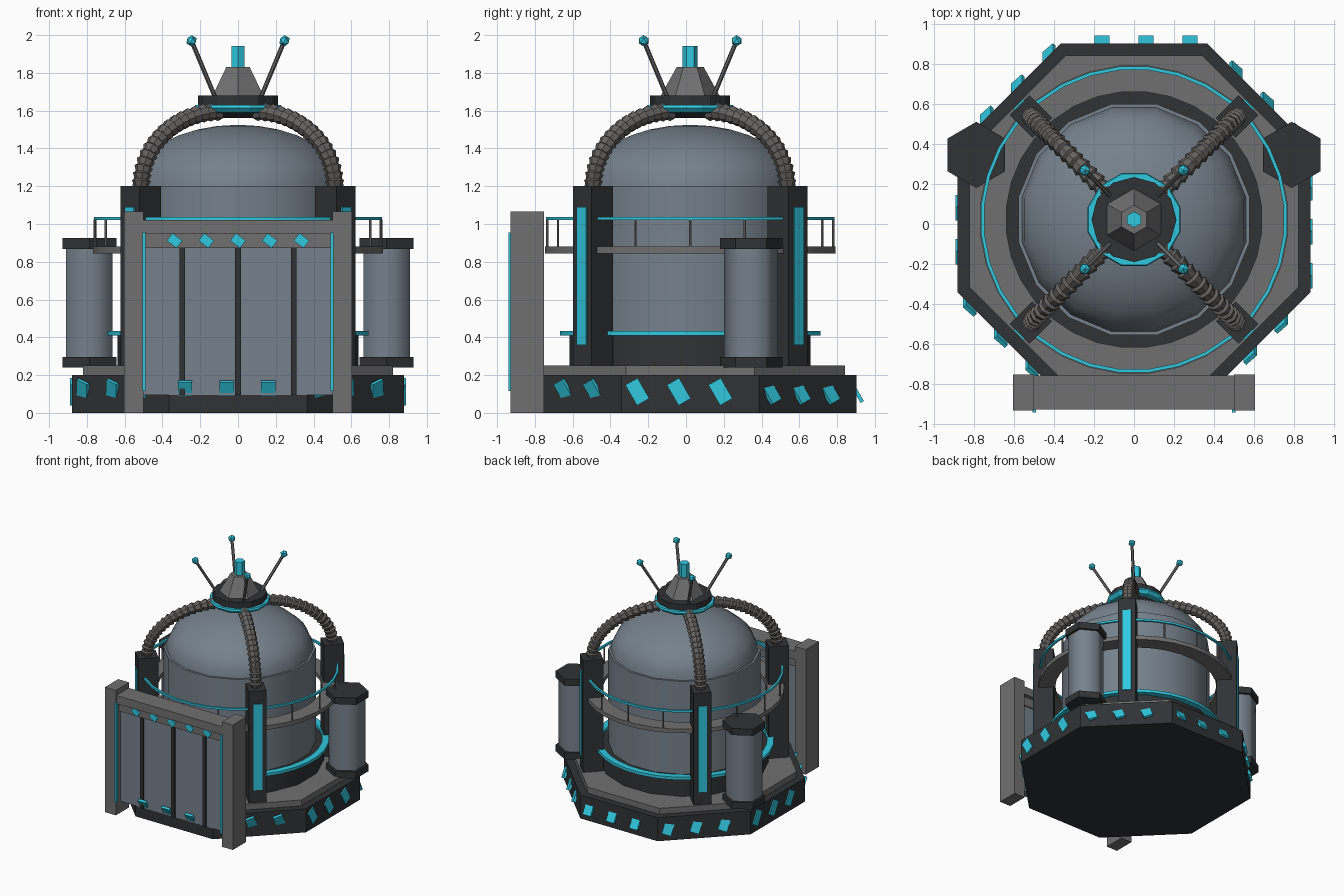
import bpy, bmesh, math
from math import sin, cos, pi, radians
from mathutils import Vector, Matrix

if "Cube" in bpy.data.objects:
    bpy.data.objects.remove(bpy.data.objects["Cube"])

CY = 0.022  # depth position of the tower axis

def material(name, rgb):
    m = bpy.data.materials.new(name)
    m.diffuse_color = (*rgb, 1)
    m.use_nodes = True
    m.node_tree.nodes["Principled BSDF"].inputs["Base Color"].default_value = m.diffuse_color
    return m

DARK = material("dark_metal", (0.03, 0.032, 0.035))
GREY = material("grey_metal", (0.16, 0.16, 0.16))
STEEL = material("blue_steel", (0.18, 0.22, 0.26))
PIPE = material("pipe_metal", (0.13, 0.125, 0.12))
CYAN = material("cyan_light", (0.03, 0.58, 0.74))

def finish(name, bm, mat, smooth=None):
    bmesh.ops.recalc_face_normals(bm, faces=bm.faces)
    me = bpy.data.meshes.new(name)
    bm.to_mesh(me)
    bm.free()
    me.materials.append(mat)
    ob = bpy.data.objects.new(name, me)
    bpy.context.collection.objects.link(ob)
    if smooth:
        bpy.ops.object.select_all(action='DESELECT')
        ob.select_set(True)
        bpy.context.view_layer.objects.active = ob
        bpy.ops.object.shade_smooth_by_angle(angle=radians(smooth))
    return ob

def skin(bm, loops, closed=False):
    """Bridge consecutive vertex loops; cap the ends unless closed."""
    n = len(loops[0])
    pairs = list(zip(loops, loops[1:])) + ([(loops[-1], loops[0])] if closed else [])
    for a, b in pairs:
        for i in range(n):
            j = (i + 1) % n
            bm.faces.new((a[i], a[j], b[j], b[i]))
    if not closed:
        bm.faces.new(loops[0][::-1])
        bm.faces.new(loops[-1])

def lathe(name, profile, n, mat, at=(0, CY), turn=0.0, closed=False, smooth=None):
    """Spin a (radius, z) profile into n sides."""
    bm = bmesh.new()
    loops = [[bm.verts.new((at[0] + r * cos(turn + 2 * pi * i / n),
                            at[1] + r * sin(turn + 2 * pi * i / n), z))
              for i in range(n)] for r, z in profile]
    skin(bm, loops, closed)
    return finish(name, bm, mat, smooth)

def band(name, r0, r1, z0, z1, n, mat):
    return lathe(name, [(r0, z0), (r1, z0), (r1, z1), (r0, z1)], n, mat,
                 turn=pi / n, closed=True, smooth=30)

def box(name, size, loc, mat, rot=Matrix.Identity(4)):
    bm = bmesh.new()
    bmesh.ops.create_cube(bm, size=1, matrix=Matrix.Translation(loc) @ rot @ Matrix.Diagonal((*size, 1)))
    return finish(name, bm, mat)

def span(name, x0, x1, y0, y1, z0, z1, mat):
    return box(name, (x1 - x0, y1 - y0, z1 - z0), ((x0 + x1) / 2, (y0 + y1) / 2, (z0 + z1) / 2), mat)

def sweep(name, points, radii, n, mat):
    """Tube through points with one radius per point."""
    bm, loops = bmesh.new(), []
    for k, (p, r) in enumerate(zip(points, radii)):
        d = (points[min(k + 1, len(points) - 1)] - points[max(k - 1, 0)]).normalized()
        q = d.to_track_quat('Z', 'Y')
        loops.append([bm.verts.new(p + q @ Vector((r * cos(2 * pi * i / n), r * sin(2 * pi * i / n), 0)))
                      for i in range(n)])
    skin(bm, loops)
    return finish(name, bm, mat)

# Octagonal base
K = 1 / cos(pi / 8)
lathe("base", [(0.88 * K, 0), (0.88 * K, 0.2)], 8, DARK, turn=pi / 8)
lathe("base_step", [(0.82 * K, 0.2), (0.82 * K, 0.25)], 8, GREY, turn=pi / 8)

# Tilted lights on every base side, all leaning the same way
for s in range(8):
    a = s * pi / 4
    out, tan = Vector((cos(a), sin(a), 0)), Vector((-sin(a), cos(a), 0))
    rot = Matrix.Rotation(radians(30), 4, 'X') @ Matrix.Rotation(a, 4, 'Z')
    for t in (-0.28, -0.06, 0.16):
        p = Vector((0, CY, 0.112)) + out * 0.88 + tan * t
        box("base_light", (0.02, 0.075, 0.125), p, CYAN, rot)

# Main tank and dome
lathe("tank_foot", [(0.65, 0.25), (0.65, 0.41)], 16, DARK, turn=pi / 16, smooth=30)
band("foot_light_ring", 0.64, 0.693, 0.41, 0.434, 32, CYAN)
lathe("tank", [(0.588, 0.41), (0.588, 1.2)], 16, STEEL, turn=pi / 16, smooth=30)
dome = [(0.57 * cos(a), 1.2 + 0.325 * sin(a)) for a in [i * pi / 16 for i in range(8)]]
lathe("dome", dome + [(0.002, 1.525)], 16, STEEL, turn=pi / 16, smooth=35)

# Walkway with handrail
band("walkway", 0.64, 0.772, 0.845, 0.88, 32, GREY)
band("handrail", 0.75, 0.767, 1.02, 1.037, 32, CYAN)
for i in range(16):
    a = 2 * pi * i / 16
    lathe("rail_post", [(0.007, 0.88), (0.007, 1.025)], 6, GREY,
          at=(0.757 * cos(a), CY + 0.757 * sin(a)))

# Corner pillars, ribbed pipes and antennas on the diagonals
for i in range(4):
    a = pi / 4 + i * pi / 2
    out = Vector((cos(a), sin(a), 0))
    axis = Vector((0, CY, 0))
    rot = Matrix.Rotation(a, 4, 'Z')
    up = Vector((0, 0, 1))
    box("pillar", (0.16, 0.14, 0.95), axis + out * 0.728 + up * 0.725, DARK, rot)
    box("pillar_light", (0.02, 0.07, 0.73), axis + out * 0.806 + up * 0.725, CYAN, rot)
    pts, radii = [], []
    for k in range(17):
        for f, r in ((0.0, 0.037), (0.8, 0.05)):
            t = (k + f) / 17 * pi / 2
            pts.append(axis + out * (0.14 + 0.585 * cos(t)) + up * (1.2 + 0.395 * sin(t)))
            radii.append(r)
    sweep("ribbed_pipe", pts, radii, 8, PIPE)
    tip = axis + out * 0.348 + up * 1.97
    sweep("antenna", [axis + out * 0.165 + up * 1.66, tip], [0.012, 0.012], 6, GREY)
    bm = bmesh.new()
    bmesh.ops.create_icosphere(bm, subdivisions=1, radius=0.03, matrix=Matrix.Translation(tip))
    finish("antenna_tip", bm, CYAN)

# Top hub
lathe("hub_neck", [(0.13, 1.56), (0.19, 1.6)], 12, DARK)
lathe("hub_light_ring", [(0.18, 1.587), (0.215, 1.59), (0.24, 1.615), (0.235, 1.63), (0.18, 1.63)],
      12, CYAN, turn=pi / 12, closed=True)
lathe("hub_disc", [(0.212, 1.6), (0.212, 1.68)], 12, DARK)
lathe("hub_cone", [(0.155, 1.68), (0.072, 1.83)], 6, GREY, turn=pi / 6)
lathe("beacon", [(0.04, 1.82), (0.04, 1.942)], 6, CYAN, turn=pi / 6)

# Side canisters
for x in (-0.787, 0.787):
    at = (x, 0.345)
    lathe("canister", [(0.143, 0.29), (0.143, 0.88)], 6, STEEL, at=at, turn=pi / 6, smooth=65)
    for z in (0.24, 0.868):
        lathe("canister_cap", [(0.165, z), (0.165, z + 0.057)], 6, DARK, at=at, turn=pi / 6)

# Front gate
for s in (-1, 1):
    span("gate_post", *sorted((s * 0.5, s * 0.603)), -0.93, -0.752, 0, 1.065, GREY)
    span("gate_light_strip", *sorted((s * 0.49, s * 0.506)), -0.94, -0.915, 0.115, 0.955, CYAN)
span("gate_beam", -0.5, 0.5, -0.925, -0.757, 0.95, 1.02, GREY)
span("gate_header", -0.5, 0.5, -0.89, -0.79, 0.873, 0.95, GREY)
span("gate_door", -0.5, 0.5, -0.865, -0.8, 0.095, 0.875, STEEL)
for x in (-0.295, 0, 0.295):
    span("door_rib", x - 0.015, x + 0.015, -0.88, -0.79, 0.095, 0.873, DARK)
for i in range(5):
    box("header_light", (0.065, 0.02, 0.05), (-0.336 + 0.168 * i, -0.892, 0.912), CYAN,
        Matrix.Rotation(radians(38), 4, 'Y'))
